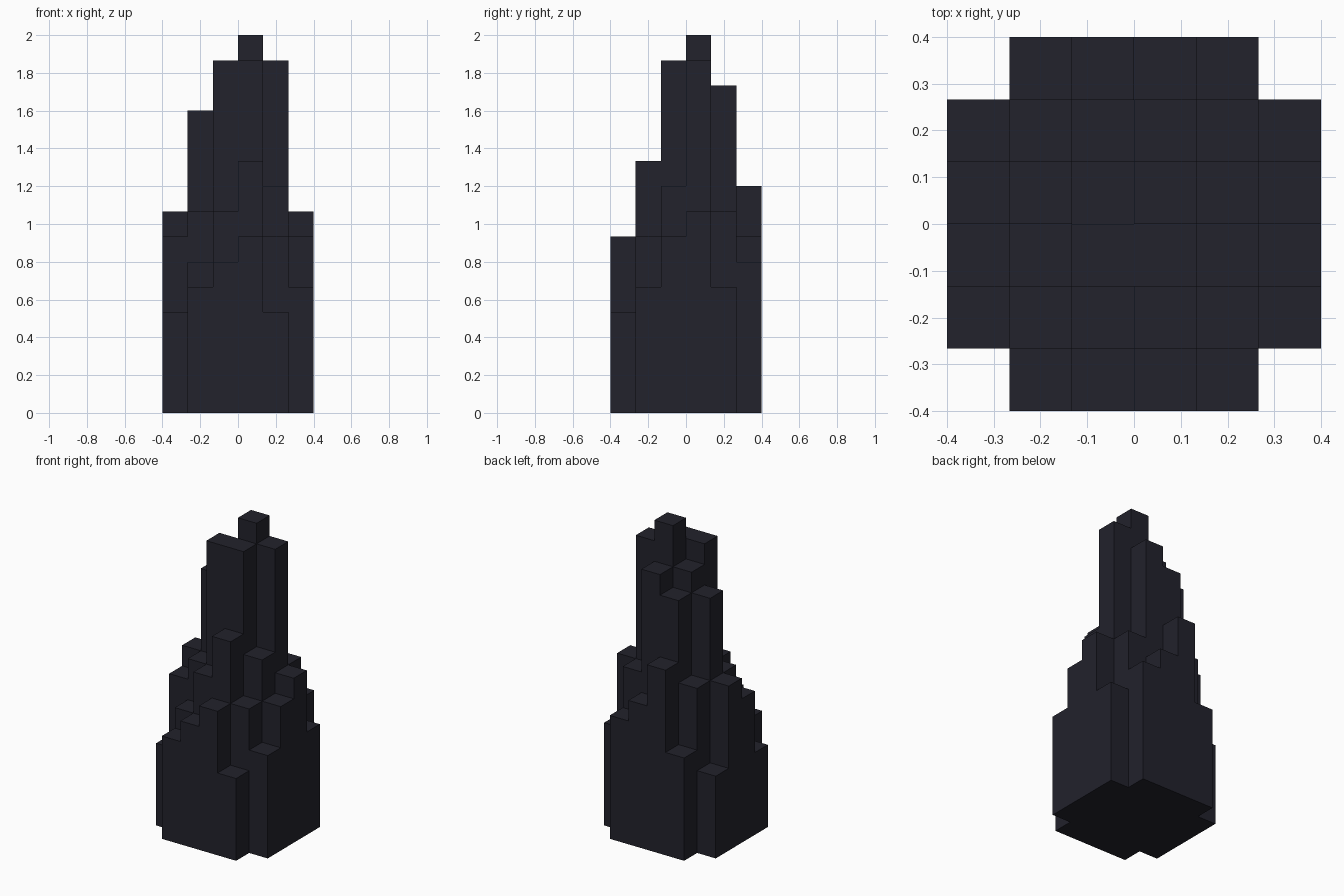
import bpy
import bmesh

cube = bpy.data.objects.get("Cube")
if cube:
    bpy.data.objects.remove(cube, do_unlink=True)

# Column heights in blocks: rows run front to back, entries run from -x to +x
HEIGHTS = [
    [0, 5, 6, 7, 4, 0],
    [4, 6, 8, 10, 7, 5],
    [7, 8, 14, 14, 9, 7],
    [8, 12, 13, 15, 14, 8],
    [4, 8, 12, 13, 8, 5],
    [0, 5, 9, 7, 6, 0],
]
SIZE = len(HEIGHTS)
BLOCK = 2 / 15


def height(i, j):
    return HEIGHTS[j][i] if 0 <= i < SIZE and 0 <= j < SIZE else 0


def quad(bm, corners):
    half = SIZE / 2
    bm.faces.new([bm.verts.new(((x - half) * BLOCK, (y - half) * BLOCK, z * BLOCK))
                  for x, y, z in corners])


def make_material(name, colour):
    mat = bpy.data.materials.new(name)
    mat.use_nodes = True
    mat.diffuse_color = colour
    bsdf = mat.node_tree.nodes["Principled BSDF"]
    bsdf.inputs["Base Color"].default_value = colour
    bsdf.inputs["Roughness"].default_value = 0.8
    return mat


bm = bmesh.new()
for j in range(SIZE):
    for i in range(SIZE):
        top = height(i, j)
        if not top:
            continue
        ring = [(i, j), (i + 1, j), (i + 1, j + 1), (i, j + 1)]
        # Column cap and underside
        quad(bm, [(x, y, top) for x, y in ring])
        quad(bm, [(x, y, 0) for x, y in reversed(ring)])
        # Exposed walls above each neighbour, one block at a time
        for side, (dx, dy) in enumerate([(0, -1), (1, 0), (0, 1), (-1, 0)]):
            a, b = ring[side], ring[(side + 1) % 4]
            for z in range(height(i + dx, j + dy), top):
                quad(bm, [(*a, z), (*b, z), (*b, z + 1), (*a, z + 1)])

# Weld the shell
bmesh.ops.remove_doubles(bm, verts=bm.verts[:], dist=0.001)

mesh = bpy.data.meshes.new("stepped_spire")
bm.to_mesh(mesh)
bm.free()
mesh.materials.append(make_material("dark_blue_stone", (0.016, 0.016, 0.025, 1)))
spire = bpy.data.objects.new("stepped_spire", mesh)
bpy.context.collection.objects.link(spire)
